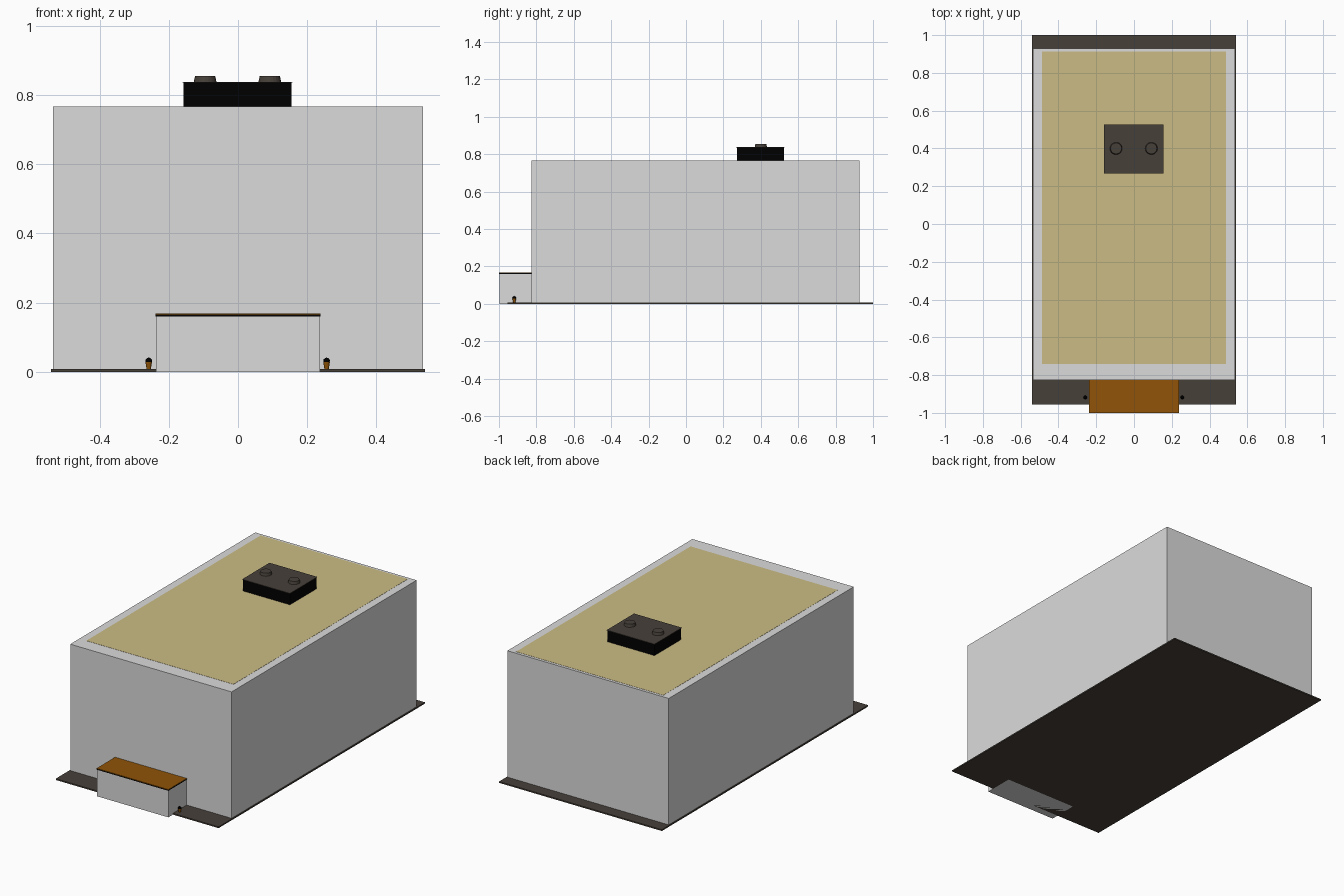
import bpy

cube = bpy.data.objects.get("Cube")
if cube:
    bpy.data.objects.remove(cube, do_unlink=True)


def material(name, r, g, b):
    m = bpy.data.materials.new(name)
    m.use_nodes = True
    m.diffuse_color = (r, g, b, 1)
    bsdf = m.node_tree.nodes["Principled BSDF"]
    bsdf.inputs["Base Color"].default_value = (r, g, b, 1)
    bsdf.inputs["Roughness"].default_value = 0.8
    return m


GREY = material("wall_grey", 0.71, 0.71, 0.71)
TAN = material("roof_tan", 0.6, 0.5, 0.235)
ORANGE = material("canopy_orange", 0.28, 0.088, 0.002)
SLATE = material("dark_slate", 0.063, 0.051, 0.041)
BLACK = material("unit_black", 0.0, 0.0, 0.0)


def finish(name, mat):
    ob = bpy.context.object
    ob.name = name
    ob.data.materials.append(mat)
    return ob


def box(name, mat, x, y, z):
    """Box spanning the given (low, high) pairs."""
    spans = (x, y, z)
    bpy.ops.mesh.primitive_cube_add(size=1, location=[(a + b) / 2 for a, b in spans])
    ob = finish(name, mat)
    ob.scale = [b - a for a, b in spans]
    bpy.ops.object.transform_apply(location=False, rotation=False, scale=True)
    return ob


def tapered(name, mat, x, y, z, low_r, high_r, sides=12):
    bpy.ops.mesh.primitive_cone_add(vertices=sides, radius1=low_r, radius2=high_r,
                                    depth=z[1] - z[0], location=(x, y, sum(z) / 2))
    return finish(name, mat)


# Ground slab, main hall and roof covering
box("ground_slab", SLATE, (-0.54, 0.54), (-0.955, 1.0), (0.0, 0.008))
box("main_hall", GREY, (-0.535, 0.535), (-0.825, 0.928), (0.0, 0.766))
box("roof_covering", TAN, (-0.488, 0.488), (-0.74, 0.912), (0.76, 0.767))

# Entrance porch with its canopy
box("entrance_porch", GREY, (-0.237, 0.237), (-0.998, -0.82), (0.0, 0.16))
box("canopy_edge", BLACK, (-0.238, 0.238), (-1.0, -0.82), (0.16, 0.165))
box("canopy_top", ORANGE, (-0.238, 0.238), (-1.0, -0.82), (0.165, 0.168))

# Rooftop ventilation unit with two fan housings
box("vent_unit", BLACK, (-0.157, 0.154), (0.272, 0.523), (0.765, 0.836))
box("vent_lid", SLATE, (-0.16, 0.157), (0.268, 0.527), (0.836, 0.838))
for side, x in (("right", -0.095), ("left", 0.092)):
    tapered("fan_housing_" + side, SLATE, x, 0.4, (0.837, 0.855), 0.033, 0.029, 20)

# Potted shrubs either side of the entrance
for side, x in (("right", -0.258), ("left", 0.256)):
    tapered("pot_" + side, ORANGE, x, -0.918, (0.007, 0.028), 0.006, 0.0095)
    bpy.ops.mesh.primitive_ico_sphere_add(subdivisions=2, radius=0.01,
                                          location=(x, -0.918, 0.031))
    finish("shrub_" + side, BLACK)
